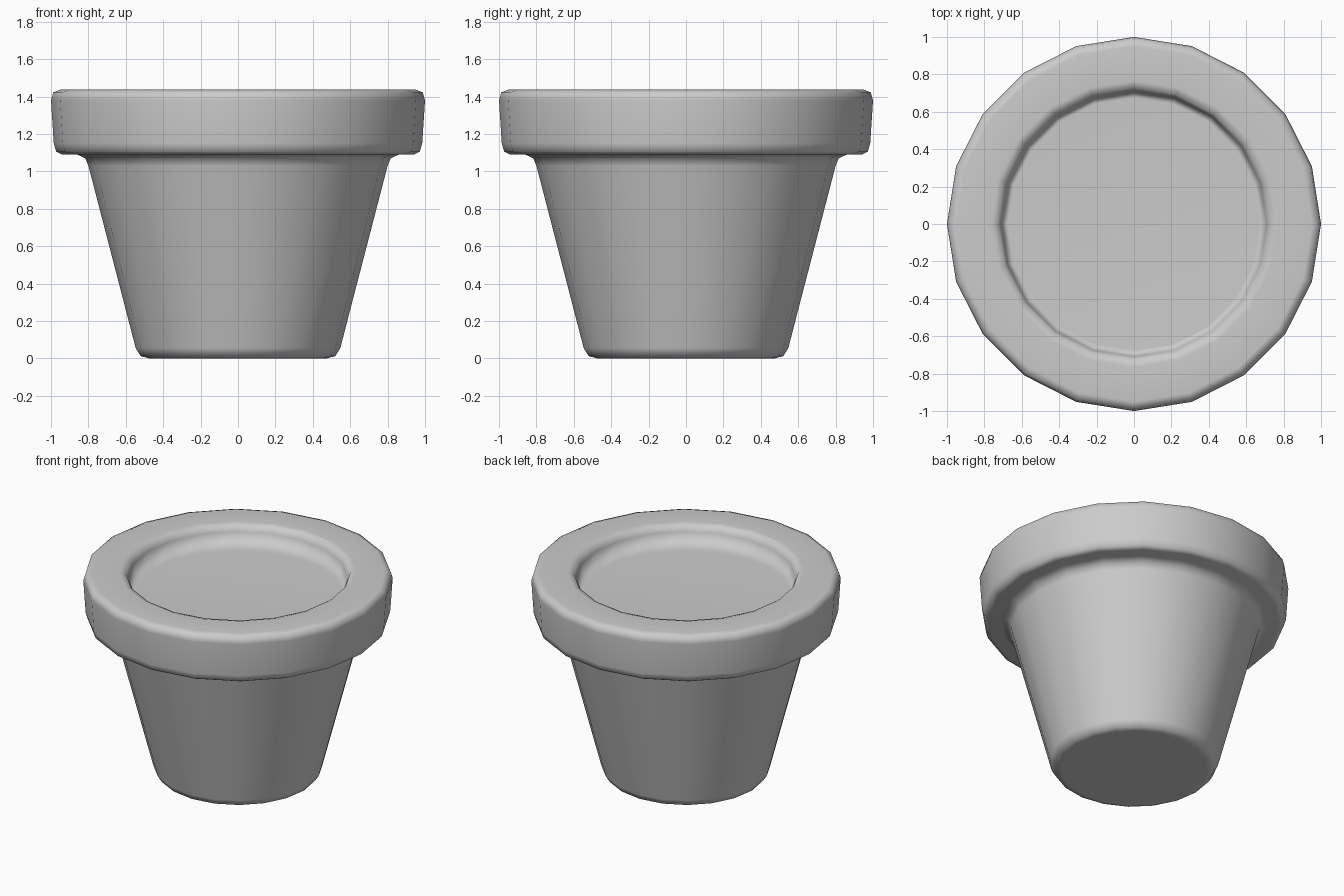
import bpy, bmesh, math

if "Cube" in bpy.data.objects:
    bpy.data.objects.remove(bpy.data.objects["Cube"])

SIDES = 20


def lathe(name, profile):
    """Revolve (radius, height) points around z and cap both ends."""
    bm = bmesh.new()
    rings = []
    for r, z in profile:
        rings.append([bm.verts.new((r * math.cos(2 * math.pi * i / SIDES),
                                    r * math.sin(2 * math.pi * i / SIDES), z))
                      for i in range(SIDES)])
    for a, b in zip(rings, rings[1:]):
        for i in range(SIDES):
            j = (i + 1) % SIDES
            bm.faces.new((a[i], a[j], b[j], b[i]))
    bm.faces.new(rings[0][::-1])
    bm.faces.new(rings[-1])
    for f in bm.faces:
        f.smooth = True
    mesh = bpy.data.meshes.new(name)
    bm.to_mesh(mesh)
    bm.free()
    obj = bpy.data.objects.new(name, mesh)
    bpy.context.collection.objects.link(obj)
    return obj


# Pot: base, tapered wall, rounded overhanging rim, inner lip, flat soil cap
pot = lathe("flower_pot", [
    (0.475, 0.0), (0.52, 0.012), (0.547, 0.055),
    (0.80, 1.03), (0.817, 1.07), (0.86, 1.09),
    (0.94, 1.09), (0.972, 1.106), (0.985, 1.15),
    (1.0, 1.38), (0.988, 1.422), (0.95, 1.437),
    (0.765, 1.437), (0.727, 1.425), (0.71, 1.39),
    (0.675, 1.273),
])

# Large faces dominate the shading so the bevels read as soft edges
pot.modifiers.new("weighted_normals", 'WEIGHTED_NORMAL')
